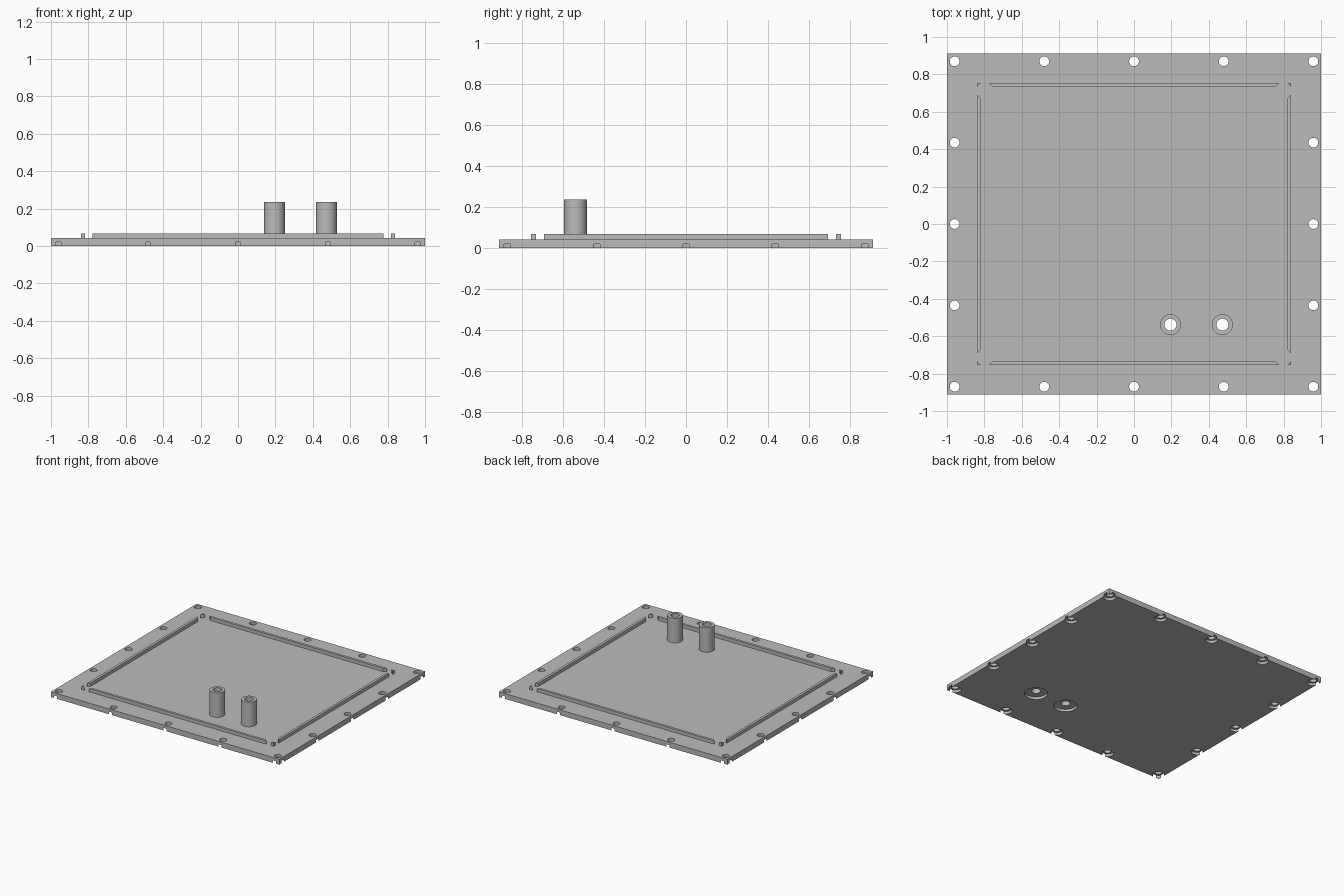
import bpy, bmesh, math

cube = bpy.data.objects.get("Cube")
if cube:
    bpy.data.objects.remove(cube, do_unlink=True)

HX, HY = 1.0, 0.912            # plate half sizes
PLATE, RIB, TUBE = 0.042, 0.068, 0.236   # top heights
SEG = 48

grey = bpy.data.materials.new("plain grey")
grey.use_nodes = True
colour = (0.5, 0.5, 0.5, 1)
grey.diffuse_color = colour
grey.node_tree.nodes["Principled BSDF"].inputs["Base Color"].default_value = colour


def finish(name, bm):
    bmesh.ops.recalc_face_normals(bm, faces=bm.faces)
    mesh = bpy.data.meshes.new(name)
    bm.to_mesh(mesh)
    bm.free()
    mesh.materials.append(grey)
    obj = bpy.data.objects.new(name, mesh)
    bpy.context.collection.objects.link(obj)
    return obj


def prism(bm, outline, z0, z1):
    face = bm.faces.new([bm.verts.new((x, y, z0)) for x, y in outline])
    top = bmesh.ops.extrude_face_region(bm, geom=[face])["geom"]
    verts = [v for v in top if isinstance(v, bmesh.types.BMVert)]
    bmesh.ops.translate(bm, verts=verts, vec=(0, 0, z1 - z0))


def lathe(bm, centre, profile, closed=False):
    """Turn an (r, z) profile about a vertical axis; cap the ends unless closed."""
    rings = []
    for r, z in profile:
        rings.append([bm.verts.new((centre[0] + r * math.cos(a), centre[1] + r * math.sin(a), z))
                      for a in (2 * math.pi * i / SEG for i in range(SEG))])
    pairs = list(zip(rings, rings[1:]))
    if closed:
        pairs.append((rings[-1], rings[0]))
    else:
        bm.faces.new(rings[0])
        bm.faces.new(rings[-1])
    for a, b in pairs:
        for i in range(SEG):
            j = (i + 1) % SEG
            bm.faces.new((a[i], a[j], b[j], b[i]))


def smooth(obj):
    bpy.ops.object.select_all(action='DESELECT')
    obj.select_set(True)
    bpy.context.view_layer.objects.active = obj
    bpy.ops.object.shade_smooth_by_angle(angle=math.radians(30))


# Base plate
bm = bmesh.new()
prism(bm, [(-HX, -HY), (HX, -HY), (HX, HY), (-HX, HY)], 0, PLATE)
plate = finish("base_plate", bm)

# Stepped cutters: screw holes round the rim and the two tube bores
tubes = [(0.195, -0.538), (0.473, -0.538)]
steps = [-1, -0.5, 0, 0.5, 1]
bm = bmesh.new()
for i in steps:
    for j in steps:
        if abs(i) == 1 or abs(j) == 1:
            lathe(bm, (0.959 * i, 0.87 * j),
                  [(0.044, -0.02), (0.044, 0.02), (0.026, 0.02), (0.026, 0.1)])
for c in tubes:
    lathe(bm, c, [(0.084, -0.02), (0.084, 0.02), (0.032, 0.02), (0.032, 0.1)])
cutter = finish("hole_cutter", bm)
cutter.hide_render = True

cut = plate.modifiers.new("holes", 'BOOLEAN')
cut.operation = 'DIFFERENCE'
cut.solver = 'EXACT'
cut.object = cutter
bpy.context.view_layer.objects.active = plate
bpy.ops.object.modifier_apply(modifier=cut.name)
bpy.data.objects.remove(cutter, do_unlink=True)
smooth(plate)

# Pipe stubs
for name, c in zip(("right_tube", "left_tube"), tubes):
    bm = bmesh.new()
    lathe(bm, c, [(0.056, PLATE), (0.056, TUBE), (0.032, TUBE), (0.032, PLATE)], closed=True)
    smooth(finish(name, bm))

# Locating ribs with angled ends, and small corner pieces
RX, RY, W, GAP = 0.84, 0.755, 0.02, 0.063
for name, s in (("front", -1), ("back", 1)):
    bm = bmesh.new()
    a = RX - GAP
    prism(bm, [(-a, s * RY), (a, s * RY), (a - W, s * (RY - W)), (W - a, s * (RY - W))], PLATE, RIB)
    finish(name + "_rib", bm)
for name, s in (("right", -1), ("left", 1)):
    bm = bmesh.new()
    a = RY - GAP
    prism(bm, [(s * RX, -a), (s * RX, a), (s * (RX - W), a - W), (s * (RX - W), W - a)], PLATE, RIB)
    finish(name + "_rib", bm)
    for end, t in (("front", -1), ("back", 1)):
        bm = bmesh.new()
        d = W + 0.003
        prism(bm, [(s * RX, t * RY), (s * (RX - d), t * RY), (s * RX, t * (RY - d))], PLATE, RIB)
        finish(end + "_" + name + "_corner_rib", bm)
